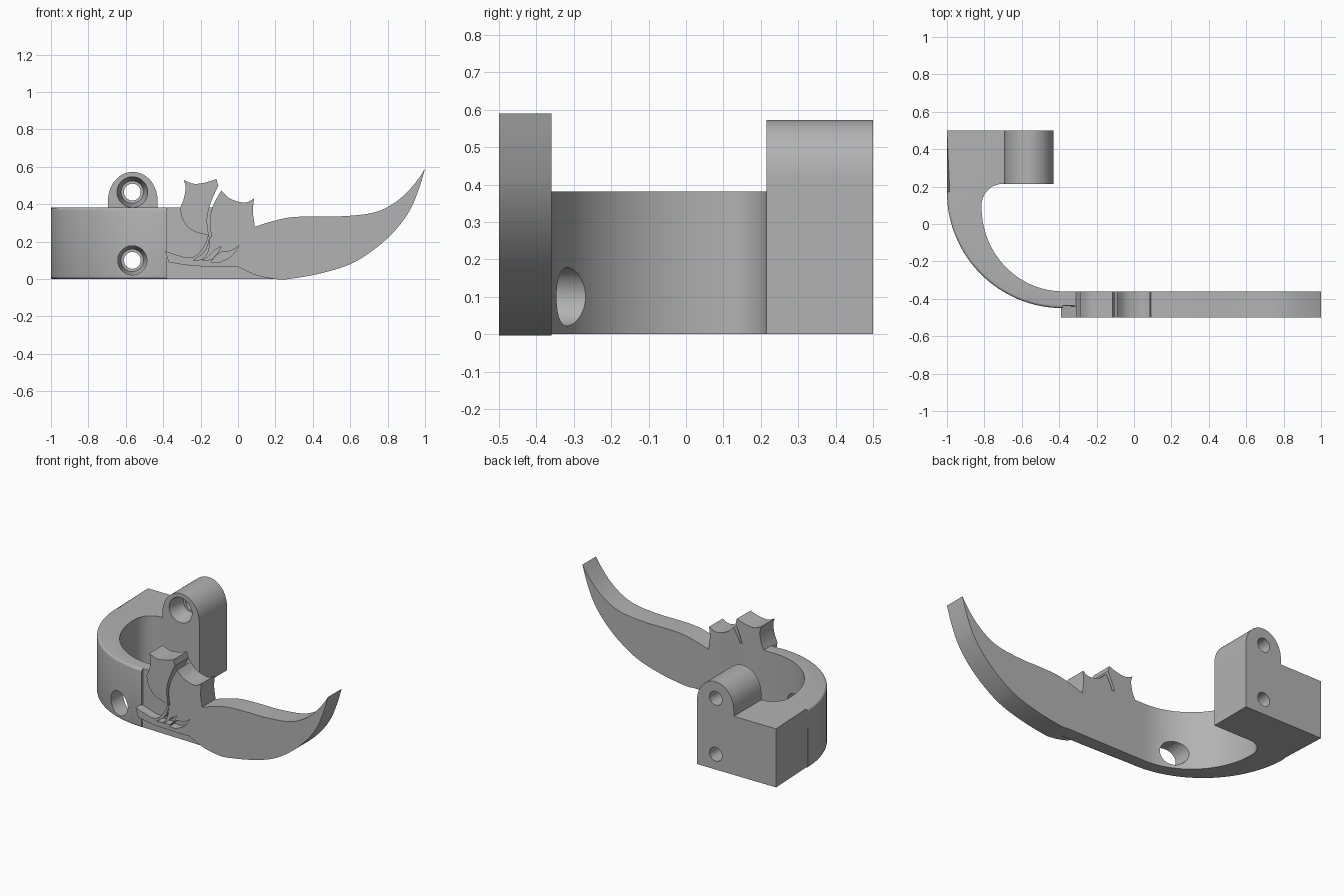
import bpy
import bmesh
from math import sin, cos, pi, radians
from mathutils import Vector, Matrix

cube = bpy.data.objects.get("Cube")
if cube:
    bpy.data.objects.remove(cube, do_unlink=True)

grey = bpy.data.materials.new("plain grey")
grey.use_nodes = True
grey.diffuse_color = (0.45, 0.45, 0.45, 1)
grey.node_tree.nodes["Principled BSDF"].inputs["Base Color"].default_value = grey.diffuse_color


def add_object(name, bm):
    bmesh.ops.recalc_face_normals(bm, faces=bm.faces)
    mesh = bpy.data.meshes.new(name)
    bm.to_mesh(mesh)
    bm.free()
    obj = bpy.data.objects.new(name, mesh)
    bpy.context.collection.objects.link(obj)
    mesh.materials.append(grey)
    return obj


def extrude(points, axis, start, end):
    """Solid from an outline; axis is the direction of extrusion, y or z."""
    def place(p, level):
        return (p[0], level, p[1]) if axis == "y" else (p[0], p[1], level)
    bm = bmesh.new()
    face = bm.faces.new([bm.verts.new(place(p, start)) for p in points])
    moved = bmesh.ops.extrude_face_region(bm, geom=[face])["geom"]
    shift = Vector(place((0, 0), end - start))
    bmesh.ops.translate(bm, vec=shift, verts=[v for v in moved if isinstance(v, bmesh.types.BMVert)])
    return bm


def spline(points, steps=6):
    """Smooth curve through the points, without the last one."""
    pts = [Vector(p) for p in points]
    pts = [2 * pts[0] - pts[1]] + pts + [2 * pts[-1] - pts[-2]]
    curve = []
    for a, b, c, d in zip(pts, pts[1:], pts[2:], pts[3:]):
        for i in range(steps):
            t = i / steps
            curve.append(b + (c - a) * t / 2 + (2 * a - 5 * b + 4 * c - d) * t * t / 2
                         + (3 * b - a - 3 * c + d) * t ** 3 / 2)
    return curve


def outline(*sections):
    """Closed outline from smooth sections that meet at sharp corners."""
    points = []
    for section, following in zip(sections, sections[1:] + sections[:1]):
        points += spline(section + [following[0]])
    return points


def arc(cx, cy, rx, ry, a0, a1, steps=32):
    angles = [radians(a0 + (a1 - a0) * i / steps) for i in range(steps + 1)]
    return [(cx + rx * cos(a), cy + ry * sin(a)) for a in angles]


def drill(bm, x, z, r_front, r_back, y0, y1):
    turn = Matrix.Translation((x, (y0 + y1) / 2, z)) @ Matrix.Rotation(-pi / 2, 4, "X")
    bmesh.ops.create_cone(bm, cap_ends=True, segments=48, radius1=r_front,
                          radius2=r_back, depth=y1 - y0, matrix=turn)


def cut(obj, bm):
    cutter = add_object("cutter", bm)
    cutter.hide_render = True
    mod = obj.modifiers.new("cut", "BOOLEAN")
    mod.operation = "DIFFERENCE"
    mod.solver = "EXACT"
    mod.object = cutter
    bpy.context.view_layer.objects.active = obj
    bpy.ops.object.modifier_apply(modifier=mod.name)
    bpy.data.objects.remove(cutter, do_unlink=True)


HOLE_X, LOW_Z, HIGH_Z = -0.565, 0.10, 0.465
FRONT, BACK, BAND_FRONT = -0.5, -0.36, -0.45

# Curved band, with a rounded outer rim
band_shape = ([(-0.68, 0.5), (-1, 0.5)]
              + arc(-0.38, 0.17, 0.62, 0.62, 180, 270)
              + [(0.03, BAND_FRONT), (0.03, BACK)]
              + arc(-0.38, 0.09, 0.435, 0.45, 270, 180)
              + arc(-0.7, 0.1, 0.115, 0.115, 180, 90, 12)
              + [(-0.68, 0.215)])
bm = extrude(band_shape, "z", 0, 0.382)


def on_outer_rim(edge):
    a, b = (v.co for v in edge.verts)
    return a.z == b.z and all(
        p.y < 0.171 and p.x < -0.37
        and abs((p.xy - Vector((-0.38, 0.17))).length - 0.62) < 0.002 for p in (a, b))


bmesh.ops.bevel(bm, geom=[e for e in bm.edges if on_outer_rim(e)], offset=0.015,
                segments=4, profile=0.5, affect="EDGES")
band = add_object("curved_band", bm)
bm = bmesh.new()
drill(bm, HOLE_X, LOW_Z, 0.078, 0.078, -0.6, -0.1)
cut(band, bm)

# Clamp block with an arched top and two countersunk screw holes
block_shape = [(-0.43, 0), (-0.43, 0.4)] + arc(-0.5625, 0.42, 0.1325, 0.153, 0, 180) + [(-0.695, 0)]
block = add_object("clamp_block", extrude(block_shape, "y", 0.215, 0.5))
for z in (LOW_Z, HIGH_Z):
    bm = bmesh.new()
    drill(bm, HOLE_X, z, 0.045, 0.045, 0.1, 0.6)
    cut(block, bm)
    bm = bmesh.new()
    drill(bm, HOLE_X, z, 0.085, 0.06, 0.2, 0.33)
    cut(block, bm)

# Winged blade plate
blade_shape = outline(
    [(-.29, .53), (-.28, .49), (-.29, .43)],
    [(-.31, .38), (-.30, .33), (-.27, .28), (-.22, .25)],
    [(-.16, .235), (-.18, .18), (-.22, .13), (-.265, .115), (-.33, .13)],
    [(-.39, .15)],
    [(-.37, .09), (-.23, .07)],
    [(0, .065), (.10, .02), (.20, 0), (.27, 0), (.44, .03), (.60, .08), (.73, .16),
     (.84, .26), (.92, .37), (.97, .49)],
    [(1, .59), (.96, .53), (.89, .45), (.80, .385), (.70, .35), (.54, .335),
     (.43, .335), (.28, .33), (.17, .305)],
    [(.09, .28), (.08, .36)],
    [(.085, .43), (.045, .41), (0, .415), (-.05, .435)],
    [(-.09, .475), (-.105, .50)],
    [(-.115, .535), (-.18, .515), (-.24, .51)])
blade = add_object("winged_blade", extrude(blade_shape, "y", FRONT, BACK))

# Grooves between the wings and feathers
grooves = [
    outline([(-.10, .51), (-.145, .41), (-.165, .32)],
            [(-.155, .225)],
            [(-.143, .225), (-.15, .32), (-.13, .40)],
            [(-.08, .49)]),
    outline([(-.15, .23), (-.165, .17), (-.195, .13)],
            [(-.24, .10)],
            [(-.19, .105), (-.16, .15)]),
    outline([(-.09, .175), (-.13, .15), (-.16, .12)],
            [(-.19, .10)],
            [(-.14, .105), (-.11, .14)]),
    outline([(.008, .18), (-.04, .15), (-.10, .14)],
            [(-.147, .09)],
            [(-.10, .09), (-.04, .12)])]
for groove in grooves:
    cut(blade, extrude(groove, "y", FRONT - 0.1, BACK + 0.1))

# Foot joining the band to the underside of the blade
foot_shape = [(0.02, 0), (0.21, 0), (0.12, 0.1), (0.02, 0.1)]
foot = add_object("blade_foot", extrude(foot_shape, "y", BAND_FRONT, BACK))

# Smooth curved surfaces, keeping the edges crisp
bpy.ops.object.select_all(action="DESELECT")
for obj in (band, block, blade, foot):
    obj.select_set(True)
bpy.context.view_layer.objects.active = band
bpy.ops.object.shade_smooth_by_angle(angle=radians(30))
